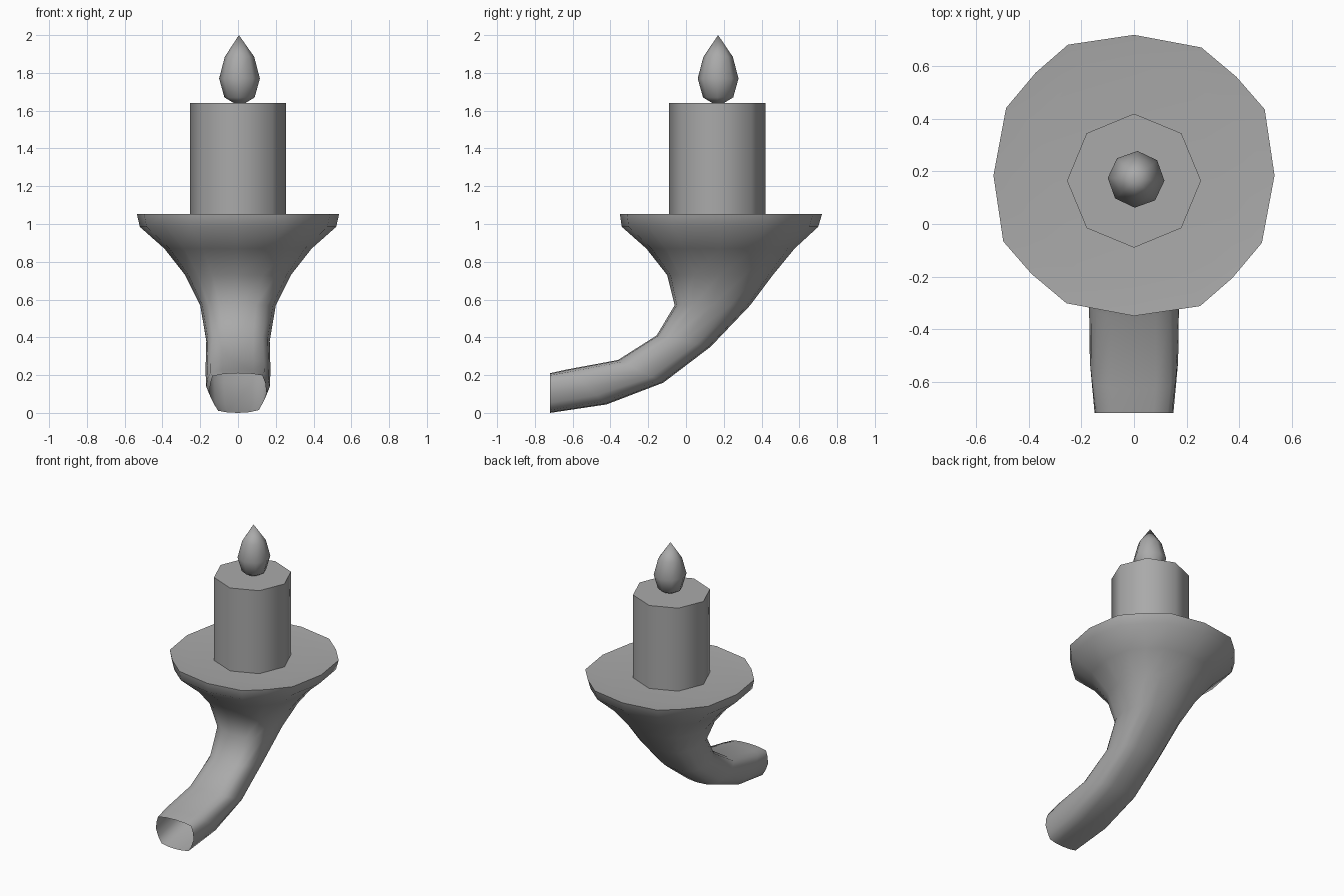
import bpy, bmesh, math
from mathutils import Vector

if "Cube" in bpy.data.objects:
    bpy.data.objects.remove(bpy.data.objects["Cube"])

grey = bpy.data.materials.new("plain grey")
grey.use_nodes = True
COLOUR = (0.4, 0.4, 0.4, 1)
grey.diffuse_color = COLOUR
grey.node_tree.nodes["Principled BSDF"].inputs["Base Color"].default_value = COLOUR


def loft(name, rings, cap_start, cap_end, sharp=60):
    """Skin a list of closed rings; a ring of one point makes a tip."""
    bm = bmesh.new()
    loops = [[bm.verts.new(p) for p in ring] for ring in rings]
    for a, b in zip(loops, loops[1:]):
        n = max(len(a), len(b))
        for i in range(n):
            j = (i + 1) % n
            if len(b) == 1:
                bm.faces.new((a[i], a[j], b[0]))
            else:
                bm.faces.new((a[i], a[j], b[j], b[i]))
    if cap_start:
        bm.faces.new(loops[0][::-1])
    if cap_end:
        bm.faces.new(loops[-1])
    mesh = bpy.data.meshes.new(name)
    bm.to_mesh(mesh)
    bm.free()
    mesh.materials.append(grey)
    obj = bpy.data.objects.new(name, mesh)
    bpy.context.collection.objects.link(obj)
    bpy.ops.object.select_all(action='DESELECT')
    obj.select_set(True)
    bpy.context.view_layer.objects.active = obj
    bpy.ops.object.shade_smooth_by_angle(angle=math.radians(sharp))
    return obj


def circle(cx, cy, z, r, n=8, turn=0.0):
    return [(cx + r * math.cos(turn + math.tau * i / n),
             cy + r * math.sin(turn + math.tau * i / n), z) for i in range(n)]


# Rounded-square section, 16 points, one quarter repeated by rotation
quarter = [(1, 0), (0.93, 0.47), (0.73, 0.70), (0.48, 0.91)]
section = []
for k in range(4):
    for x, y in quarter:
        for _ in range(k):
            x, y = -y, x
        section.append((x, y))


def arm_ring(lower, upper, half_width, taper=0.0, square=0.0):
    """Section between a lower/back point and an upper/front point (y, z)."""
    lo, up = Vector((0, *lower)), Vector((0, *upper))
    mid, half = (lo + up) / 2, (lo - up) / 2
    ring = []
    for u, v in section:
        big = max(abs(u), abs(v))
        u2 = u * (1 + square * (1 / big - 1))
        v2 = v * (1 + square * (1 / big - 1))
        width = half_width * (1 - taper * max(v2, 0))
        p = mid + half * v2
        ring.append((u2 * width, p.y, p.z))
    return ring


# Hollow curved arm flaring into the drip dish: lower point, upper point, half width
stations = [
    ((-0.72, 0.00), (-0.72, 0.21), 0.15, 0.2, 0.6),
    ((-0.42, 0.045), (-0.63, 0.23), 0.168, 0.15, 0.5),
    ((-0.12, 0.16), (-0.36, 0.28), 0.172, 0.1, 0.4),
    ((0.13, 0.35), (-0.155, 0.41), 0.168, 0.05, 0.3),
    ((0.34, 0.57), (-0.06, 0.57), 0.20, 0, 0.2),
    ((0.46, 0.73), (-0.10, 0.73), 0.28, 0, 0.1),
    ((0.575, 0.87), (-0.21, 0.87), 0.39, 0, 0),
    ((0.70, 0.985), (-0.34, 0.985), 0.52, 0, 0),
    ((0.72, 1.052), (-0.35, 1.052), 0.535, 0, 0),
    ((0.60, 1.042), (-0.23, 1.042), 0.415, 0, 0),
]
loft("arm_and_dish", [arm_ring(*s) for s in stations], False, True)

# Octagonal candle
loft("candle", [circle(0, 0.165, z, 0.255) for z in (1.035, 1.64)], True, True)

# Flame: eight-sided teardrop with a pointed tip
flame_profile = [(1.64, 0.03), (1.67, 0.08), (1.77, 0.108), (1.885, 0.078)]
flame = [circle(0.008, 0.17, z, r, turn=-0.05) for z, r in flame_profile]
flame.append([(0.005, 0.17, 2.0)])
loft("flame", flame, True, False)
